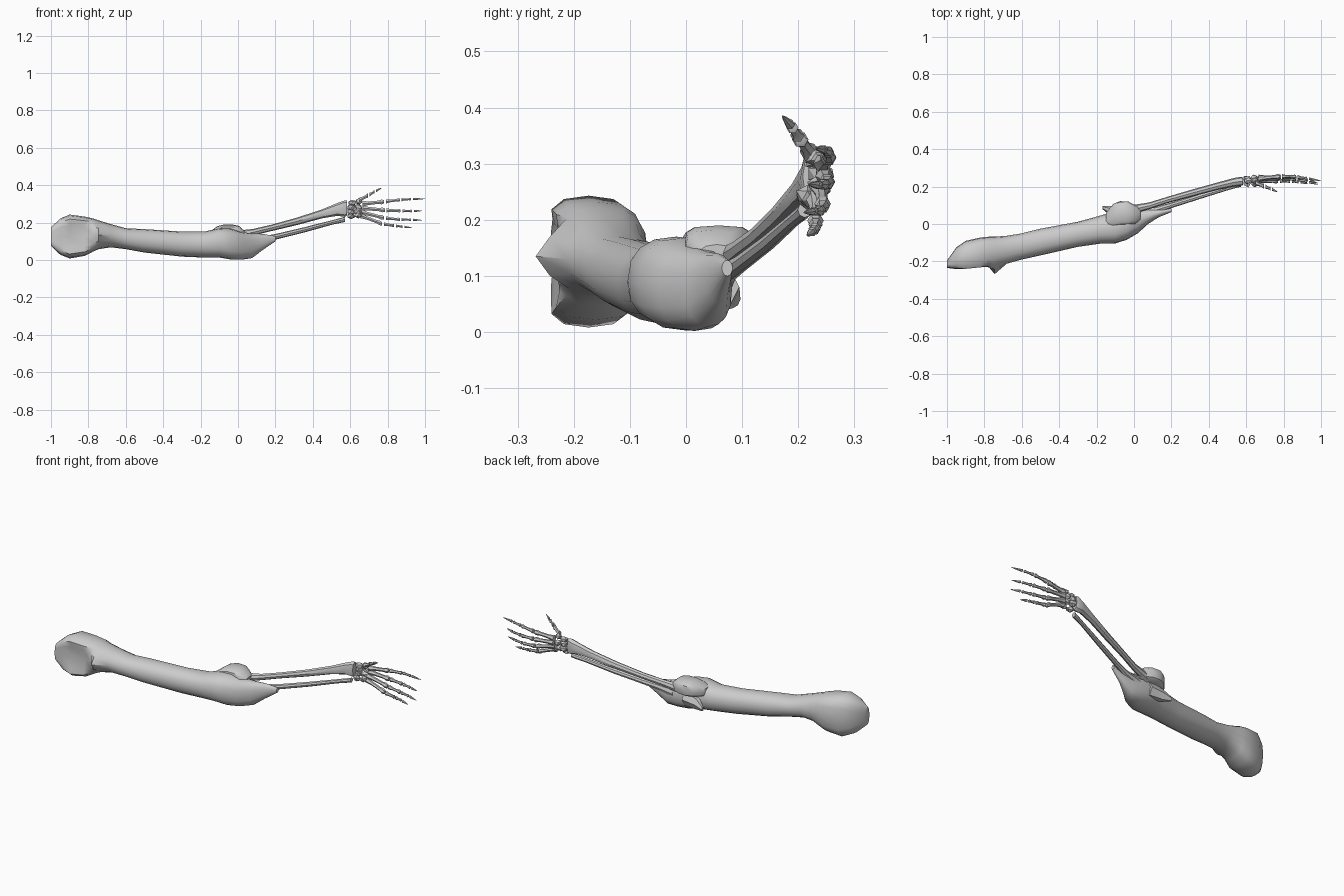
import bpy, bmesh, math, random
from mathutils import Vector

random.seed(4)


def finish(name, bm, angle=40):
    bmesh.ops.recalc_face_normals(bm, faces=bm.faces)
    me = bpy.data.meshes.new(name)
    bm.to_mesh(me)
    bm.free()
    ob = bpy.data.objects.new(name, me)
    bpy.context.collection.objects.link(ob)
    bpy.ops.object.select_all(action='DESELECT')
    ob.select_set(True)
    bpy.context.view_layer.objects.active = ob
    bpy.ops.object.shade_smooth_by_angle(angle=math.radians(angle))
    return ob


def loft(name, stations, sides=8):
    """Rings across x: (x, y centre, z centre, y half, z half, squareness, front dent)."""
    bm = bmesh.new()
    rings = []
    for s in stations:
        x, cy, cz, hy, hz, n, dent = tuple(s) + (2, 0)[len(s) - 5:]
        ring = []
        for i in range(sides):
            a = 2 * math.pi * i / sides
            c, k = math.cos(a), math.sin(a)
            y = math.copysign(abs(c) ** (2 / n), c) * hy
            z = math.copysign(abs(k) ** (2 / n), k) * hz
            if c < -0.9:
                y += dent * (1 if c < -0.95 else 0.5)
            ring.append(bm.verts.new((x, cy + y, cz + z)))
        rings.append(ring)
    for a, b in zip(rings, rings[1:]):
        for i in range(sides):
            j = (i + 1) % sides
            bm.faces.new((a[i], a[j], b[j], b[i]))
    bm.faces.new(rings[0])
    bm.faces.new(rings[-1])
    return finish(name, bm)


def pebble(name, centre, size, jitter):
    bm = bmesh.new()
    bmesh.ops.create_icosphere(bm, subdivisions=1, radius=1)
    for v in bm.verts:
        f = 1 + random.uniform(-jitter, jitter)
        v.co = Vector([c + s * p * f for c, s, p in zip(centre, size, v.co)])
    return finish(name, bm, 20)


def small_bone(name, a, b, r, pointed=False):
    """Finger bone with flared ends, or a spear shape for the tips."""
    shape = ((0, 1), (.2, .8), (.65, .5), (1, .1)) if pointed else \
            ((0, 1.1), (.3, .7), (.75, .65), (.9, .95), (1, .7))
    a, b = Vector(a), Vector(b)
    loft(name, [(*a.lerp(b, t), r * f, r * f) for t, f in shape], 6)


# Upper arm bone: x, y front, y back, z bottom, z top, squareness, dent
profile = [
    (-1.0, -.235, -.195, .075, .175, 2.4, 0),
    (-.95, -.252, -.125, .028, .222, 2.8, .015),
    (-.9, -.257, -.09, .008, .243, 3, .04),
    (-.82, -.25, -.072, .022, .232, 3, .04),
    (-.775, -.232, -.068, .045, .222, 2.7, .0),
    (-.745, -.228, -.068, .058, .212, 2.4, -.04),
    (-.68, -.212, -.063, .068, .192, 2.2, 0),
    (-.6, -.19, -.05, .058, .17, 2.2, 0),
    (-.5, -.168, -.025, .04, .165, 2.2, 0),
    (-.3, -.122, .012, .018, .152, 2.2, 0),
    (-.18, -.105, .045, .013, .152, 2.2, 0),
    (-.1, -.104, .07, .013, .17, 2.4, 0),
    (-.04, -.085, .08, .003, .168, 2.5, 0),
    (.02, -.05, .082, .002, .15, 2.4, 0),
    (.075, .0, .082, .01, .142, 2.3, 0),
    (.13, .035, .08, .052, .14, 2.2, 0),
    (.2, .064, .083, .1, .128, 2, 0),
]
loft("upper_arm_bone", [(x, (y0 + y1) / 2, (z0 + z1) / 2, (y1 - y0) / 2,
                         (z1 - z0) / 2, n, d)
                        for x, y0, y1, z0, z1, n, d in profile], 16)

# Elbow: upper knob at the back and the spur below it
loft("elbow_upper_knob", [
    (-.15, .02, .13, .04, .022, 2.4), (-.11, .048, .145, .06, .036, 3),
    (-.075, .058, .15, .064, .04, 3.5), (-.03, .058, .15, .062, .04, 3.5),
    (.005, .05, .145, .052, .037, 3), (.035, .055, .13, .035, .026, 2.4)], 12)
loft("elbow_back_spur", [(-.168, .088, .058, .009, .012), (-.12, .068, .072, .028, .035),
                         (-.04, .055, .08, .04, .045)], 6)

# Forearm pair
loft("forearm_thumb_side", [
    (-.02, .075, .13, .025, .025), (.08, .097, .148, .018, .018),
    (.18, .129, .172, .017, .017), (.32, .168, .208, .019, .02),
    (.45, .203, .247, .02, .024), (.53, .222, .27, .023, .034),
    (.572, .228, .275, .024, .044, 2.6), (.582, .228, .277, .02, .04, 2.6)], 8)
loft("forearm_little_side", [
    (.03, .06, .09, .025, .03), (.12, .075, .107, .018, .018),
    (.2, .1, .124, .015, .015), (.35, .147, .16, .014, .014),
    (.5, .192, .2, .012, .012), (.55, .207, .212, .013, .013),
    (.573, .212, .218, .013, .014)], 8)

# Wrist bones in two rows
for r, x in enumerate((.607, .645)):
    for i in range(4):
        pebble(f"wrist_bone_{r}_{i}",
               (x + random.uniform(-.006, .006), (.22, .237, .242, .233)[i] + random.uniform(-.006, .006),
                (.236, .258, .282, .305)[i] + r * (.006, 0, .002, .008)[i]),
               (.023, .02, .019), .22)

# Fingers: joint lines as (x, y, z) at root, knuckle, second joint, last joint, tip
fingers = {
    "index": ((.66, .243, .3), (.785, .255, .312), (.87, .253, .322), (.93, .243, .326), (1.0, .231, .327)),
    "middle": ((.66, .247, .278), (.79, .252, .266), (.875, .246, .263), (.935, .234, .262), (.985, .218, .263)),
    "ring": ((.655, .24, .257), (.785, .244, .224), (.87, .238, .216), (.93, .226, .215), (.985, .21, .213)),
    "little": ((.65, .23, .24), (.775, .231, .192), (.84, .229, .183), (.885, .224, .178), (.93, .216, .172)),
    "thumb": ((.645, .222, .318), (.7, .2, .348), (.735, .187, .368), (.768, .172, .385)),
}
for name, joints in fingers.items():
    for k, (a, b) in enumerate(zip(joints, joints[1:])):
        a, b = Vector(a), Vector(b)
        gap = (b - a).normalized() * .005
        last = k == len(joints) - 2
        small_bone(f"{name}_finger_bone_{k}", a + gap, b if last else b - gap,
                   (.0155, .0115, .009, .0075)[k], last)
